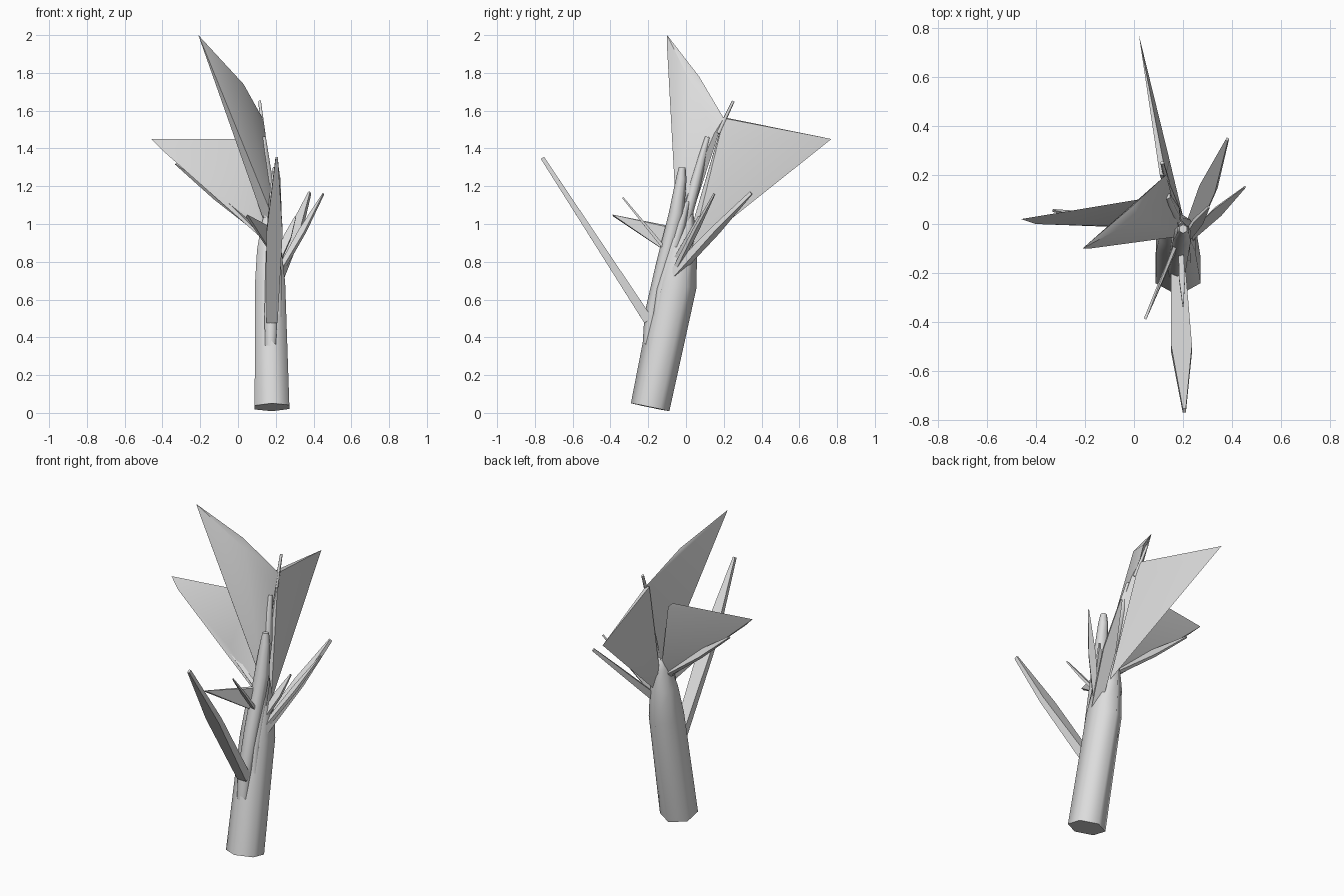
import bpy, bmesh, math
from mathutils import Vector

cube = bpy.data.objects.get("Cube")
if cube:
    bpy.data.objects.remove(cube)

wood = bpy.data.materials.new("pale_grey_wood")
wood.use_nodes = True
GREY = (0.72, 0.72, 0.72, 1)
wood.diffuse_color = GREY
wood.node_tree.nodes["Principled BSDF"].inputs["Base Color"].default_value = GREY


def finish(name, bm, angle, inward=False):
    bmesh.ops.recalc_face_normals(bm, faces=bm.faces)
    if inward:
        bmesh.ops.reverse_faces(bm, faces=bm.faces)
    mesh = bpy.data.meshes.new(name)
    bm.to_mesh(mesh)
    bm.free()
    mesh.materials.append(wood)
    obj = bpy.data.objects.new(name, mesh)
    bpy.context.collection.objects.link(obj)
    bpy.ops.object.select_all(action='DESELECT')
    obj.select_set(True)
    bpy.context.view_layer.objects.active = obj
    bpy.ops.object.shade_smooth_by_angle(angle=math.radians(angle))


def shard(name, points, inward=False):
    """Solid wedge wrapped around a few corner points."""
    bm = bmesh.new()
    for p in points:
        bm.verts.new(p)
    res = bmesh.ops.convex_hull(bm, input=bm.verts)
    loose = [g for g in res["geom_interior"] if isinstance(g, bmesh.types.BMVert)]
    bmesh.ops.delete(bm, geom=loose, context='VERTS')
    bmesh.ops.dissolve_limit(bm, angle_limit=0.03, verts=bm.verts, edges=bm.edges)
    finish(name, bm, 35, inward)


def limb(name, path, sides=6):
    """Tapered tube; each path entry is a centre, a width and a depth radius."""
    bm = bmesh.new()
    centres = [Vector(c) for c, _, _ in path]
    rings = []
    for i, (c, rx, ry) in enumerate(path):
        axis = (centres[min(i + 1, len(path) - 1)] - centres[max(i - 1, 0)]).normalized()
        side = Vector((1, 0, 0))
        side = (side - axis * side.dot(axis)).normalized()
        depth = axis.cross(side)
        angles = [math.tau * (k + 0.5) / sides for k in range(sides)]
        rings.append([bm.verts.new(centres[i] + side * rx * math.cos(a) + depth * ry * math.sin(a))
                      for a in angles])
    for low, high in zip(rings, rings[1:]):
        for k in range(sides):
            n = (k + 1) % sides
            bm.faces.new((low[k], low[n], high[n], high[k]))
    bm.faces.new(rings[0])
    bm.faces.new(rings[-1])
    finish(name, bm, 75)


def splinter(name, base, tip, width, thick, across, belly=0.55):
    """Flat blade, widest at the belly and pointed at the tip."""
    base, tip = Vector(base), Vector(tip)
    axis = (tip - base).normalized()
    across = Vector(across)
    across = (across - axis * across.dot(axis)).normalized()
    out = axis.cross(across)
    points = []
    for t, w in ((0, 0.7), (belly, 1), (1, 0.15)):
        for s in (-1, 1):
            for o in (-1, 1):
                points.append(base.lerp(tip, t) + across * s * width * w / 2
                              + out * o * thick * (1 - 0.6 * t) / 2)
    shard(name, points)


# Leaning trunk, closing to a blunt point
limb("trunk", [((0.18, -0.19, 0.03), 0.106, 0.104),
               ((0.17, -0.055, 0.68), 0.092, 0.112),
               ((0.165, -0.025, 0.86), 0.074, 0.085),
               ((0.162, 0.0, 0.99), 0.045, 0.05),
               ((0.16, 0.02, 1.09), 0.012, 0.015)])

# Strands running up the front of the trunk
limb("front_strand", [((0.17, -0.205, 0.28), 0.03, 0.03),
                      ((0.175, -0.18, 0.52), 0.04, 0.04),
                      ((0.182, -0.125, 0.76), 0.042, 0.04),
                      ((0.195, -0.05, 1.06), 0.042, 0.04),
                      ((0.2, -0.025, 1.24), 0.028, 0.028),
                      ((0.2, -0.02, 1.3), 0.018, 0.018)])
limb("side_strand", [((0.21, -0.18, 0.25), 0.02, 0.025),
                     ((0.205, -0.13, 0.65), 0.03, 0.03),
                     ((0.2, -0.03, 1.0), 0.028, 0.03),
                     ((0.185, 0.01, 1.12), 0.01, 0.01)])
limb("rear_strand", [((0.17, -0.02, 0.95), 0.03, 0.03),
                     ((0.155, 0.05, 1.22), 0.035, 0.03),
                     ((0.135, 0.115, 1.46), 0.014, 0.014)])
limb("thin_peg", [((0.135, 0.17, 1.48), 0.012, 0.012),
                  ((0.115, 0.25, 1.65), 0.008, 0.008)], 5)

# Large torn wedges; the bark skin of the first two faces inward
shard("tall_wedge", [(-0.21, -0.1, 2.0), (-0.01, 0.07, 1.78), (0.13, 0.2, 1.56),
                     (-0.18, -0.1, 1.93), (0.03, 0.03, 1.74), (0.145, 0.15, 1.48),
                     (0.15, 0.01, 0.98), (0.19, -0.05, 1.02)], inward=True)
shard("back_wedge", [(0.02, 0.77, 1.45), (0.105, 0.2, 1.565), (0.13, 0.2, 1.56),
                     (0.145, 0.26, 1.43), (0.06, 0.6, 1.42),
                     (0.16, 0.02, 0.95), (0.2, 0.03, 0.86)], inward=True)
shard("side_wedge", [(-0.46, 0.02, 1.45), (0.02, 0.1, 1.45), (0.05, 0.1, 1.42),
                     (-0.4, 0.0, 1.39), (-0.05, -0.01, 1.14),
                     (0.13, -0.02, 0.92), (0.15, 0.02, 1.0)])

# Splinters: base, tip, width, thickness, direction of the width
X, UP, DIAG = (1, 0, 0), (0, -0.6, 0.8), (1, -0.6, 0)
for name, base, tip, width, thick, across in (
        ("long_front_splinter", (0.18, -0.2, 0.49), (0.205, -0.76, 1.35), 0.085, 0.05, X),
        ("back_left_splinter", (0.21, -0.085, 0.715), (0.38, 0.345, 1.165), 0.07, 0.045, DIAG),
        ("left_splinter", (0.21, -0.07, 0.73), (0.452, 0.15, 1.16), 0.04, 0.025, DIAG),
        ("short_left_splinter", (0.21, -0.06, 0.8), (0.305, 0.07, 1.04), 0.04, 0.03, X),
        ("thin_front_splinter", (0.19, -0.08, 0.83), (0.2, -0.335, 1.14), 0.025, 0.02, X),
        ("low_side_splinter", (0.15, -0.02, 0.94), (-0.33, 0.055, 1.32), 0.05, 0.025, UP)):
    splinter(name, base, tip, width, thick, across)

# Three-cornered flap at the front right
shard("front_right_flap", [(0.05, -0.39, 1.05), (0.04, -0.385, 1.04), (0.16, -0.09, 0.99),
                           (0.18, -0.08, 0.98), (0.19, -0.07, 0.83), (0.17, -0.1, 0.85)])
